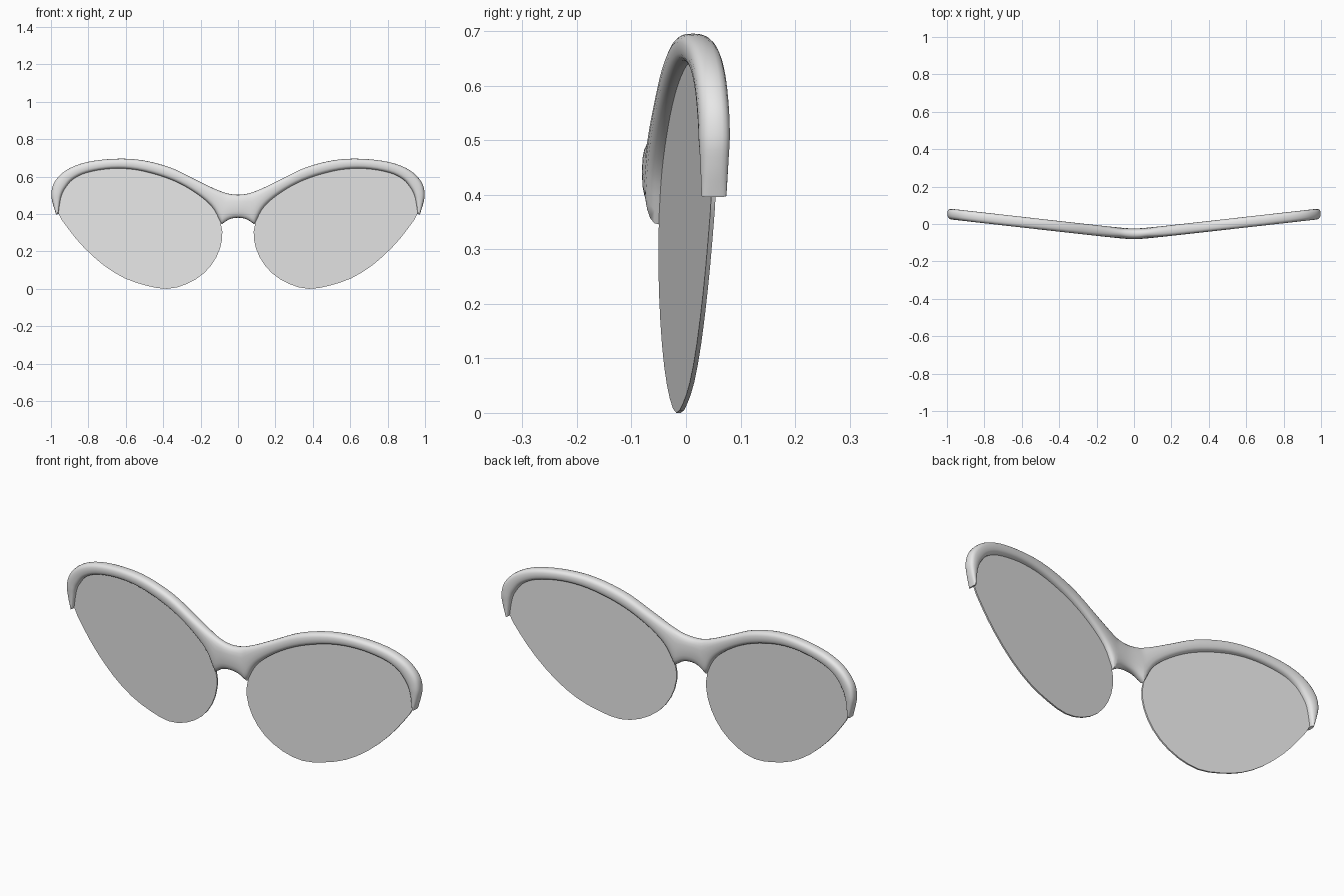
import bpy, bmesh, math
from mathutils import Vector

if "Cube" in bpy.data.objects:
    bpy.data.objects.remove(bpy.data.objects["Cube"])


def material(name, rgba):
    m = bpy.data.materials.new(name)
    m.diffuse_color = rgba
    m.use_nodes = True
    m.node_tree.nodes["Principled BSDF"].inputs["Base Color"].default_value = m.diffuse_color
    return m


def spline(points, steps, closed=False):
    """Smooth interpolation through 2D points."""
    p = [Vector(q) for q in points]
    n = len(p)
    if closed:
        get = lambda i: p[i % n]
    else:
        ext = [2 * p[0] - p[1]] + p + [2 * p[-1] - p[-2]]
        get = lambda i: ext[i + 1]
    out = []
    for i in range(n if closed else n - 1):
        a, b, c, d = (get(i + k) for k in (-1, 0, 1, 2))
        for s in range(steps):
            t = s / steps
            out.append(0.5 * (2 * b + (c - a) * t + (2 * a - 5 * b + 4 * c - d) * t * t
                              + (3 * b - a - 3 * c + d) * t ** 3))
    if not closed:
        out.append(p[-1])
    return out


def finish(bm, name, mat):
    bmesh.ops.recalc_face_normals(bm, faces=bm.faces)
    me = bpy.data.meshes.new(name)
    bm.to_mesh(me)
    bm.free()
    me.materials.append(mat)
    ob = bpy.data.objects.new(name, me)
    bpy.context.collection.objects.link(ob)
    bpy.ops.object.select_all(action='DESELECT')
    ob.select_set(True)
    bpy.context.view_layer.objects.active = ob
    bpy.ops.object.shade_smooth_by_angle(angle=math.radians(40))
    return ob


frame_mat = material("frame grey", (0.8, 0.8, 0.8, 1.0))
lens_mat = material("lens grey", (0.8, 0.8, 0.8, 0.85))

# Brow frame: inner and outer rails (x, z) from the temple tip to the bridge centre
inner_brow = [(.961, .40), (.953, .455), (.943, .50), (.925, .535), (.885, .583), (.81, .62),
              (.68, .642), (.54, .635), (.38, .592), (.25, .528), (.142, .442), (.088, .345)]
inner_bridge = [(.088, .345), (.045, .372), (0, .38), (-.045, .372)]
outer_rail = [(.972, .396), (.99, .455), (.998, .51), (.98, .573), (.917, .635), (.81, .677),
              (.66, .695), (.515, .688), (.36, .648), (.225, .583), (.13, .537), (.07, .514),
              (.035, .506), (0, .503), (-.035, .506)]
STEPS, SIDES, DEPTH = 4, 20, 0.057
inner = spline(inner_brow, STEPS)[:-1] + spline(inner_bridge, STEPS)[:-STEPS]
outer = spline(outer_rail, STEPS)[:-STEPS]
flip = lambda pts: pts + [Vector((-p.x, p.y)) for p in reversed(pts[:-1])]
inner, outer = flip(inner), flip(outer)


def bend(x):
    return -0.058 + 0.113 * math.sqrt(x * x + 0.0025)


def power(v, e=0.75):
    return math.copysign(abs(v) ** e, v)


bm = bmesh.new()
rings = []
for k, (a, b) in enumerate(zip(inner, outer)):
    mid, half = (a + b) / 2, (b - a) / 2
    end = min(k, len(inner) - 1 - k)
    depth = DEPTH * min(1, 0.8 + 0.2 * end / (2 * STEPS))
    ring = []
    for i in range(SIDES):
        ang = 2 * math.pi * i / SIDES
        p = mid + half * power(math.cos(ang))
        ring.append(bm.verts.new((p.x, bend(p.x) + depth / 2 * power(math.sin(ang)), p.y)))
    rings.append(ring)
for r, s in zip(rings, rings[1:]):
    for i in range(SIDES):
        j = (i + 1) % SIDES
        bm.faces.new((r[i], r[j], s[j], s[i]))
bm.faces.new(rings[0])
bm.faces.new(rings[-1])
finish(bm, "brow_frame", frame_mat)

# Lenses: thin flat plates, tucked slightly into the frame along the top
lens_outline = [(.092, .35), (.085, .265), (.115, .17), (.18, .085), (.275, .025), (.38, 0),
                (.49, .017), (.607, .057), (.72, .127), (.826, .223), (.907, .32), (.964, .41),
                (.957, .48), (.915, .56), (.83, .62), (.70, .65), (.543, .645), (.375, .602),
                (.24, .537), (.135, .447)]
outline = spline(lens_outline, 2, closed=True)
for side, name in ((1, "lens_right"), (-1, "lens_left")):
    bm = bmesh.new()
    layers = [[bm.verts.new((side * p.x, -0.056 + 0.111 * p.x + dy, max(p.y, 0)))
               for p in outline] for dy in (-0.004, 0.004)]
    for layer in layers:
        bm.faces.new(layer)
    n = len(outline)
    for i in range(n):
        j = (i + 1) % n
        bm.faces.new((layers[0][i], layers[0][j], layers[1][j], layers[1][i]))
    finish(bm, name, lens_mat)
